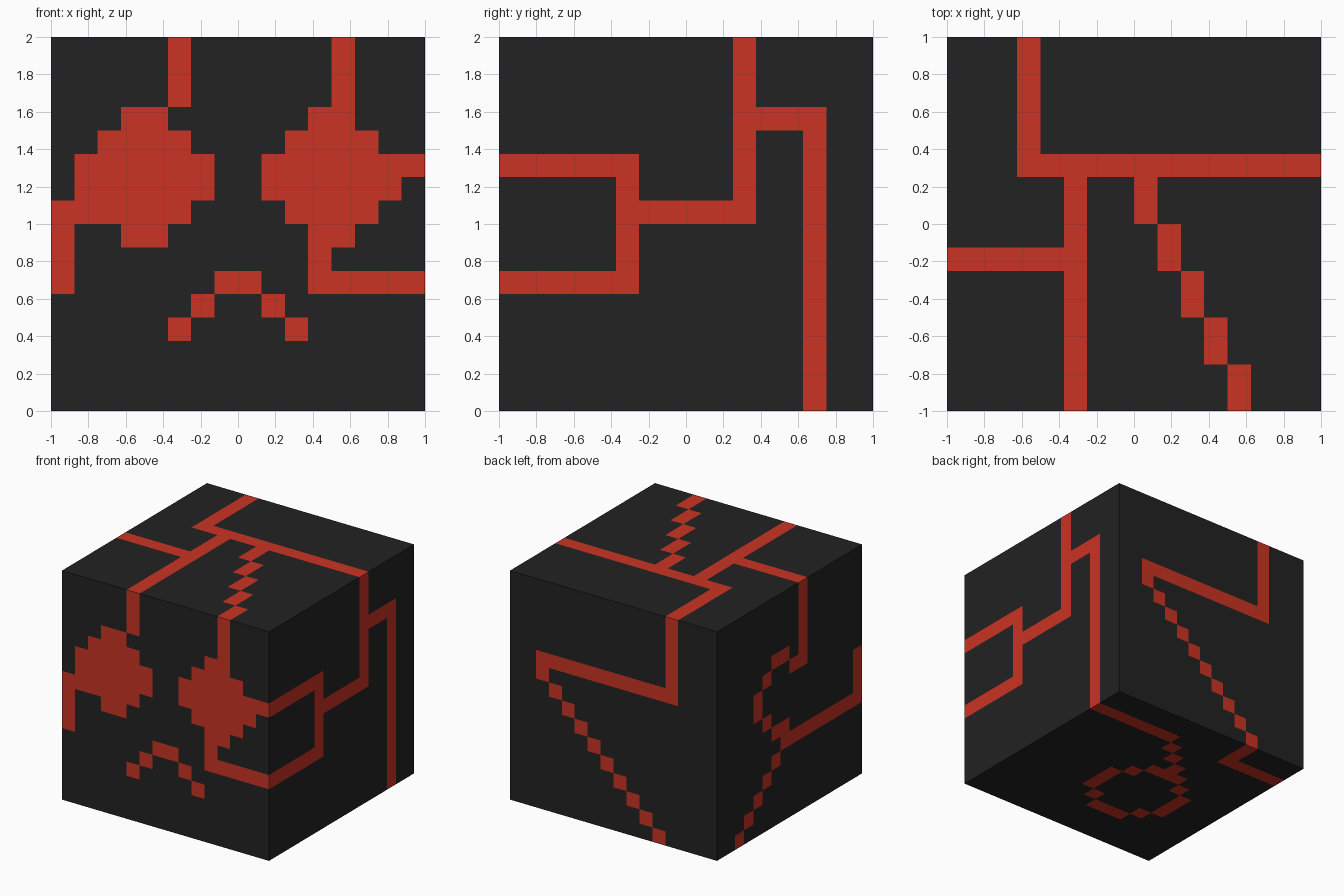
import bpy, bmesh

if "Cube" in bpy.data.objects:
    bpy.data.objects.remove(bpy.data.objects["Cube"])

N = 16                      # cells along each edge of the cube


def line(*pts):
    """Cells along a polyline of straight or 45-degree segments."""
    cells = set()
    for (a, b), (c, d) in zip(pts, pts[1:]):
        n = max(abs(c - a), abs(d - b))
        sx, sy = (c > a) - (c < a), (d > b) - (d < b)
        cells |= {(a + i * sx, b + i * sy) for i in range(n + 1)}
    return cells


def eye(cx):
    """Stepped round eye, 6 wide; cx is the cell right of its centre."""
    cells = set()
    for row, half in zip(range(7, 13), (1, 2, 3, 3, 2, 1)):
        cells |= {(u, row) for u in range(cx - half, cx + half)}
    return cells


# front face: two eyes, mouth, circuit traces (column from left, row from bottom)
front = eye(4) | eye(12)
front = {c for c in front if c not in ((1, 8), (6, 8), (9, 8), (14, 8))}
front |= line((5, 13), (5, 15)) | line((2, 8), (0, 8), (0, 5))
# right eye and left eye widths differ by row, so add the full spans
for cx in (4, 12):
    front |= line((cx - 2, 8), (cx + 1, 8)) | line((cx - 3, 9), (cx + 2, 9))
    front |= line((cx - 3, 10), (cx + 2, 10)) | line((cx - 2, 11), (cx + 1, 11))
front |= line((12, 15), (12, 13)) | line((14, 10), (15, 10))
front |= line((11, 7), (11, 5), (15, 5))
front |= line((5, 3), (7, 5), (8, 5), (10, 3))

# right face traces
right = line((0, 10), (5, 10), (5, 5), (0, 5))
right |= line((5, 8), (10, 8), (10, 15)) | line((10, 12), (13, 12), (13, 0))

# top face traces and staircase
top = line((3, 15), (3, 10), (15, 10)) | line((5, 10), (5, 0)) | line((0, 6), (5, 6))
for i in range(5):
    top |= line((8 + i, 9 - 2 * i), (8 + i, 8 - 2 * i))

# back, left and bottom faces count cells from the +x / +y / upper side
back = line((12, 0), (12, 5), (2, 5), (2, 6), (11, 15))
left = line((9, 0), (9, 5), (8, 5), (7, 4), (6, 4), (4, 6), (4, 7), (6, 9), (7, 9), (7, 10),
            (15, 10), (15, 7)) | line((7, 10), (2, 15))
bottom = line((0, 2), (6, 2), (12, 8), (12, 10), (10, 12), (8, 12), (6, 10), (6, 8),
              (8, 6), (10, 6)) | line((11, 0), (11, 2), (15, 2))

# gridded cube
bm = bmesh.new()
bmesh.ops.create_cube(bm, size=2)
bmesh.ops.subdivide_edges(bm, edges=bm.edges[:], cuts=N - 1, use_grid_fill=True)
bm.normal_update()

# colour each cell by face direction and trace pattern
M = N - 1
for f in bm.faces:
    p, n = f.calc_center_median(), f.normal
    x, y, z = (min(M, max(0, int((v + 1) * 8))) for v in p)
    if n.y < -.5:
        hit = (x, z) in front
    elif n.y > .5:
        hit = (M - x, M - z) in back
    elif n.x > .5:
        hit = (y, z) in right
    elif n.x < -.5:
        hit = (M - y, M - z) in left
    elif n.z > .5:
        hit = (x, y) in top
    else:
        hit = (M - x, M - y) in bottom
    f.material_index = int(hit)
bmesh.ops.translate(bm, verts=bm.verts[:], vec=(0, 0, 1))

me = bpy.data.meshes.new("patterned_cube")
bm.to_mesh(me)
bm.free()
for name, col in (("charcoal", (0.016, 0.016, 0.016, 1)), ("bright red", (0.59, 0.033, 0.017, 1))):
    m = bpy.data.materials.new(name)
    m.diffuse_color = col
    m.use_nodes = True
    m.node_tree.nodes["Principled BSDF"].inputs["Base Color"].default_value = m.diffuse_color
    me.materials.append(m)
bpy.context.collection.objects.link(bpy.data.objects.new("patterned_cube", me))
